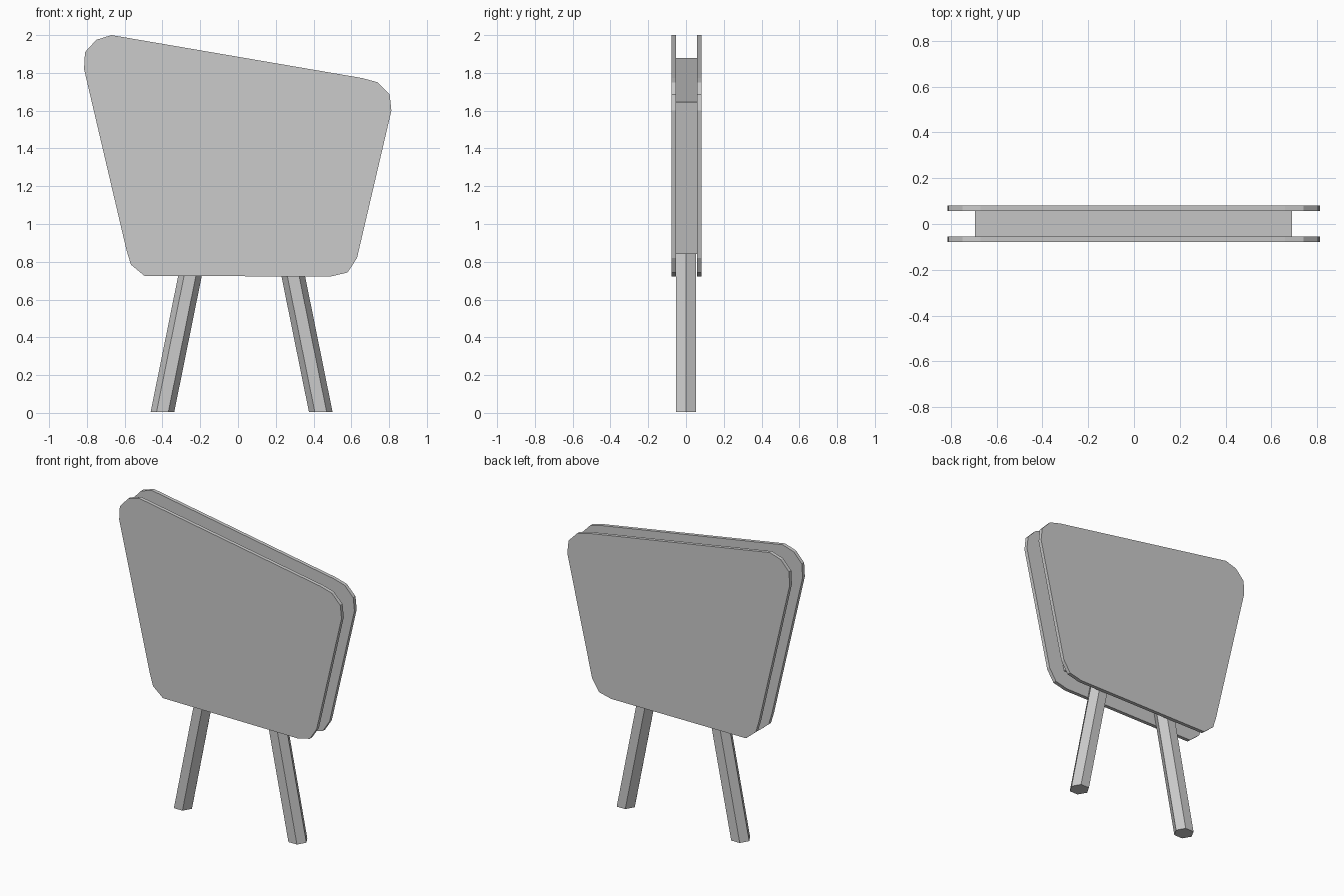
import bpy, bmesh
from math import cos, sin, tau

if "Cube" in bpy.data.objects:
    bpy.data.objects.remove(bpy.data.objects["Cube"])


def loft(name, ring_a, ring_b):
    """Closed flat-shaded solid between two matching rings of points."""
    bm = bmesh.new()
    a = [bm.verts.new(p) for p in ring_a]
    b = [bm.verts.new(p) for p in ring_b]
    bm.faces.new(a)
    bm.faces.new(b[::-1])
    n = len(a)
    for i in range(n):
        j = (i + 1) % n
        bm.faces.new((a[i], b[i], b[j], a[j]))
    bmesh.ops.recalc_face_normals(bm, faces=bm.faces)
    mesh = bpy.data.meshes.new(name)
    bm.to_mesh(mesh)
    bm.free()
    obj = bpy.data.objects.new(name, mesh)
    bpy.context.collection.objects.link(obj)
    return obj


def slab(name, outline, y0, y1):
    return loft(name, [(x, y0, z) for x, z in outline],
                [(x, y1, z) for x, z in outline])


# Slanted sign boards with chamfered corners
board = [(-0.67, 2.0), (-0.75, 1.975), (-0.81, 1.91), (-0.815, 1.82),
         (-0.59, 0.86), (-0.567, 0.785), (-0.495, 0.725),
         (0.49, 0.722), (0.58, 0.743), (0.63, 0.82),
         (0.812, 1.60), (0.803, 1.685), (0.74, 1.75), (0.66, 1.772)]
slab("front_board", board, -0.078, -0.054)
slab("back_board", board, 0.057, 0.081)

# Recessed core joining the boards
core = [(-0.695, 1.88), (-0.455, 0.84), (0.515, 0.84), (0.69, 1.645)]
slab("core", core, -0.054, 0.057)


# Splayed six-sided legs, with ends cut level
def hexagon(x, z, r=0.0625):
    return [(x + r * cos(i * tau / 6), r * sin(i * tau / 6), z) for i in range(6)]


for name, foot, top in (("left_leg", -0.40, -0.225), ("right_leg", 0.438, 0.263)):
    loft(name, hexagon(foot, 0.005), hexagon(top, 0.87))
